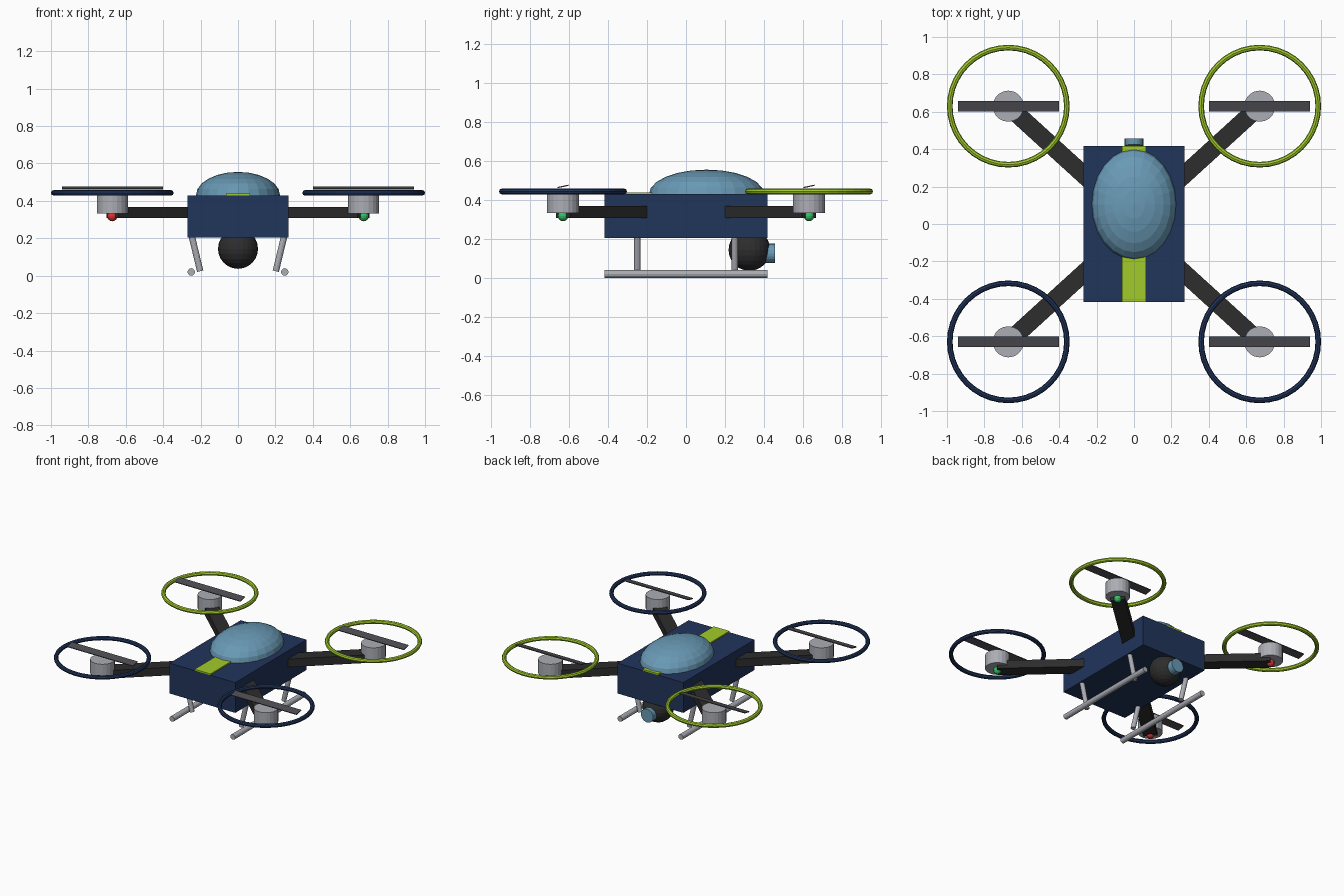
import bpy, math
from mathutils import Vector

if "Cube" in bpy.data.objects:
    bpy.data.objects.remove(bpy.data.objects["Cube"], do_unlink=True)


def material(name, r, g, b):
    m = bpy.data.materials.new(name)
    m.use_nodes = True
    m.diffuse_color = (r, g, b, 1)
    m.node_tree.nodes["Principled BSDF"].inputs["Base Color"].default_value = (r, g, b, 1)
    return m


navy = material("navy", 0.015, 0.035, 0.105)
lime = material("lime", 0.36, 0.6, 0.025)
blue = material("glass_blue", 0.14, 0.32, 0.46)
dark = material("charcoal", 0.026, 0.026, 0.027)
slate = material("blade_grey", 0.075, 0.073, 0.085)
silver = material("silver", 0.41, 0.42, 0.46)
red = material("red_light", 0.75, 0.03, 0.03)
green = material("green_light", 0.03, 0.55, 0.13)


def finish(name, mat):
    ob = bpy.context.object
    ob.name = name
    ob.data.materials.append(mat)
    return ob


def box(name, mat, loc, size, rot=(0, 0, 0)):
    bpy.ops.mesh.primitive_cube_add(size=1, location=loc, rotation=rot)
    bpy.context.object.scale = size
    return finish(name, mat)


def ball(name, mat, loc, radii, segs=24, rings=12):
    bpy.ops.mesh.primitive_uv_sphere_add(segments=segs, ring_count=rings, location=loc)
    bpy.context.object.scale = radii
    return finish(name, mat)


def rod(name, mat, start, end, radius, sides=16):
    a, b = Vector(start), Vector(end)
    d = b - a
    bpy.ops.mesh.primitive_cylinder_add(
        vertices=sides, radius=radius, depth=d.length, location=(a + b) / 2,
        rotation=d.to_track_quat('Z', 'Y').to_euler())
    return finish(name, mat)


# Body, stripe and canopy
box("body", navy, (0, 0, 0.317), (0.54, 0.835, 0.225))
box("top_stripe", lime, (0, 0, 0.434), (0.13, 0.835, 0.01))
ball("canopy", blue, (0, 0.105, 0.43), (0.225, 0.295, 0.125))

# Camera under the rear of the body
ball("camera_ball", dark, (0, 0.325, 0.144), (0.107, 0.107, 0.107))
rod("camera_lens", blue, (0, 0.38, 0.126), (0, 0.457, 0.126), 0.05, 20)

# Four rotor units
for sx, side in ((-1, "right"), (1, "left")):
    for sy, end in ((-1, "front"), (1, "back")):
        tag = f"{end}_{side}"
        x, y = sx * 0.672, sy * 0.63
        inner, outer = Vector((sx * 0.2, sy * 0.2, 0)), Vector((x, y, 0))
        d, mid = outer - inner, (inner + outer) / 2
        box("arm_" + tag, dark, (mid.x, mid.y, 0.338), (d.length, 0.095, 0.06),
            (0, 0, math.atan2(d.y, d.x)))
        rod("motor_" + tag, silver, (x, y, 0.332), (x, y, 0.433), 0.083, 20)
        bpy.ops.mesh.primitive_torus_add(
            location=(x, y, 0.443), major_radius=0.313, minor_radius=0.015,
            major_segments=40, minor_segments=8)
        finish("guard_ring_" + tag, lime if sy > 0 else navy)
        box("blade_" + tag, slate, (x, y, 0.469), (0.54, 0.057, 0.006),
            (math.radians(12), 0, 0))
        ball("light_" + tag, green if sx > 0 else red, (x, y, 0.318),
             (0.027, 0.027, 0.027), 12, 8)

# Landing gear
for sx, side in ((-1, "right"), (1, "left")):
    rod("skid_" + side, silver, (sx * 0.25, -0.418, 0.02), (sx * 0.25, 0.418, 0.02), 0.02, 12)
    for y, end in ((-0.25, "front"), (0.25, "back")):
        rod(f"strut_{end}_{side}", silver, (sx * 0.248, y, 0.215), (sx * 0.202, y, 0.024), 0.017, 12)
